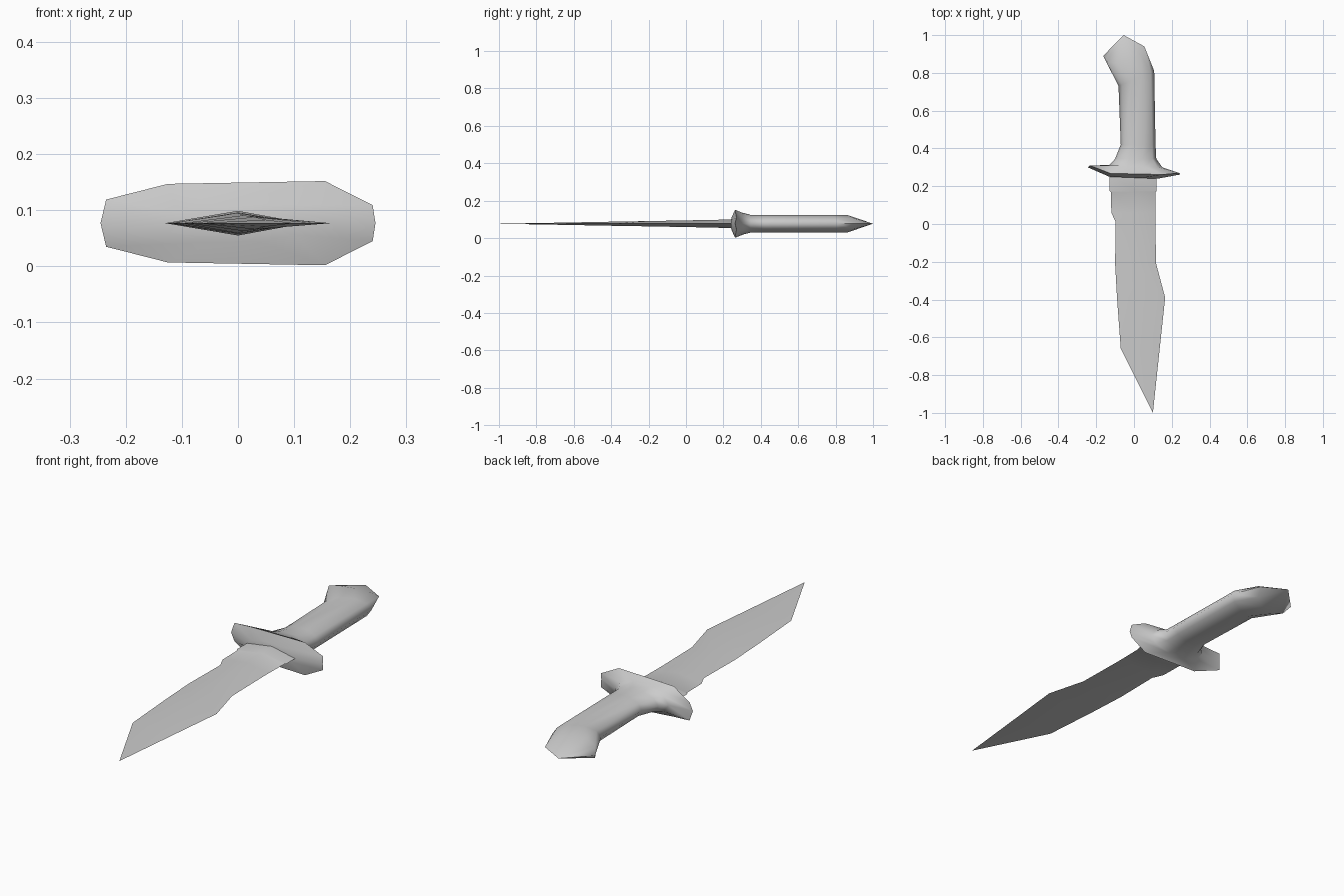
import bpy
import bmesh
import math

cube = bpy.data.objects.get("Cube")
if cube:
    bpy.data.objects.remove(cube, do_unlink=True)

MID = 0.077  # height of the flat symmetry plane

steel = bpy.data.materials.new("light_grey")
steel.use_nodes = True
GREY = (0.6, 0.6, 0.6, 1)
steel.diffuse_color = GREY
steel.node_tree.nodes["Principled BSDF"].inputs["Base Color"].default_value = GREY


def loft(name, rings, tip, angle):
    """Skin closed rings in order, cap the first and close the last to a tip."""
    bm = bmesh.new()
    loops = [[bm.verts.new((x, y, MID + h)) for x, y, h in r] for r in rings]
    n = len(loops[0])
    for a, b in zip(loops, loops[1:]):
        for i in range(n):
            j = (i + 1) % n
            bm.faces.new((a[i], a[j], b[j], b[i]))
    end = bm.verts.new((tip[0], tip[1], MID))
    for i in range(n):
        bm.faces.new((loops[-1][i], loops[-1][(i + 1) % n], end))
    bm.faces.new(loops[0])
    bmesh.ops.recalc_face_normals(bm, faces=bm.faces)
    mesh = bpy.data.meshes.new(name)
    bm.to_mesh(mesh)
    bm.free()
    mesh.materials.append(steel)
    obj = bpy.data.objects.new(name, mesh)
    bpy.context.collection.objects.link(obj)
    bpy.ops.object.select_all(action="DESELECT")
    obj.select_set(True)
    bpy.context.view_layer.objects.active = obj
    bpy.ops.object.shade_smooth_by_angle(angle=math.radians(angle))
    return obj


def mirrored(upper):
    """Complete a ring from its upper half, whose ends lie on the plane."""
    return upper + [(x, y, -h) for x, y, h in reversed(upper[1:-1])]


def oval(left, right, shift, height):
    """Ten-sided ring between two side points; shift moves its middle in y."""
    upper = []
    for k in range(6):
        a = math.pi * k / 5
        t, s = (1 - math.cos(a)) / 2, math.sin(a)
        x = left[0] + (right[0] - left[0]) * t
        y = left[1] + (right[1] - left[1]) * t + shift * s
        upper.append((x, y, height * s))
    return mirrored(upper)


# Blade: diamond sections as (y, left x, right x, ridge x, half thickness)
sections = [
    (0.27, -0.13, 0.12, 0, 0.022),
    (0.175, -0.13, 0.12, 0, 0.022),
    (0.17, -0.122, 0.115, 0, 0.02),
    (0.06, -0.12, 0.113, 0, 0.019),
    (0.01, -0.097, 0.113, 0, 0.018),
    (-0.21, -0.1, 0.117, 0.01, 0.014),
    (-0.39, -0.09, 0.165, 0.03, 0.011),
    (-0.66, -0.07, 0.136, 0.05, 0.006),
]
loft("blade",
     [mirrored([(l, y, 0), (r, y, h), (e, y, 0)]) for y, l, e, r, h in sections],
     (0.1, -1), 30)

# Guard and grip: front face, wide rim, flare, then the bent grip
rim = mirrored([
    (-0.245, 0.3, 0), (-0.235, 0.31, 0.042), (-0.125, 0.268, 0.07),
    (0.155, 0.262, 0.075), (0.24, 0.27, 0.032), (0.245, 0.262, 0),
])
handle_rings = [
    oval((-0.13, 0.25), (0.125, 0.24), 0, 0.035),
    rim,
    oval((-0.13, 0.312), (0.15, 0.3), 0, 0.06),
    oval((-0.1, 0.345), (0.118, 0.345), 0, 0.05),
    oval((-0.07, 0.42), (0.114, 0.42), 0, 0.048),
    oval((-0.082, 0.73), (0.107, 0.81), 0, 0.048),
    oval((-0.163, 0.89), (0.055, 0.94), -0.06, 0.048),
]
loft("guard_and_grip", handle_rings, (-0.055, 1), 70)
